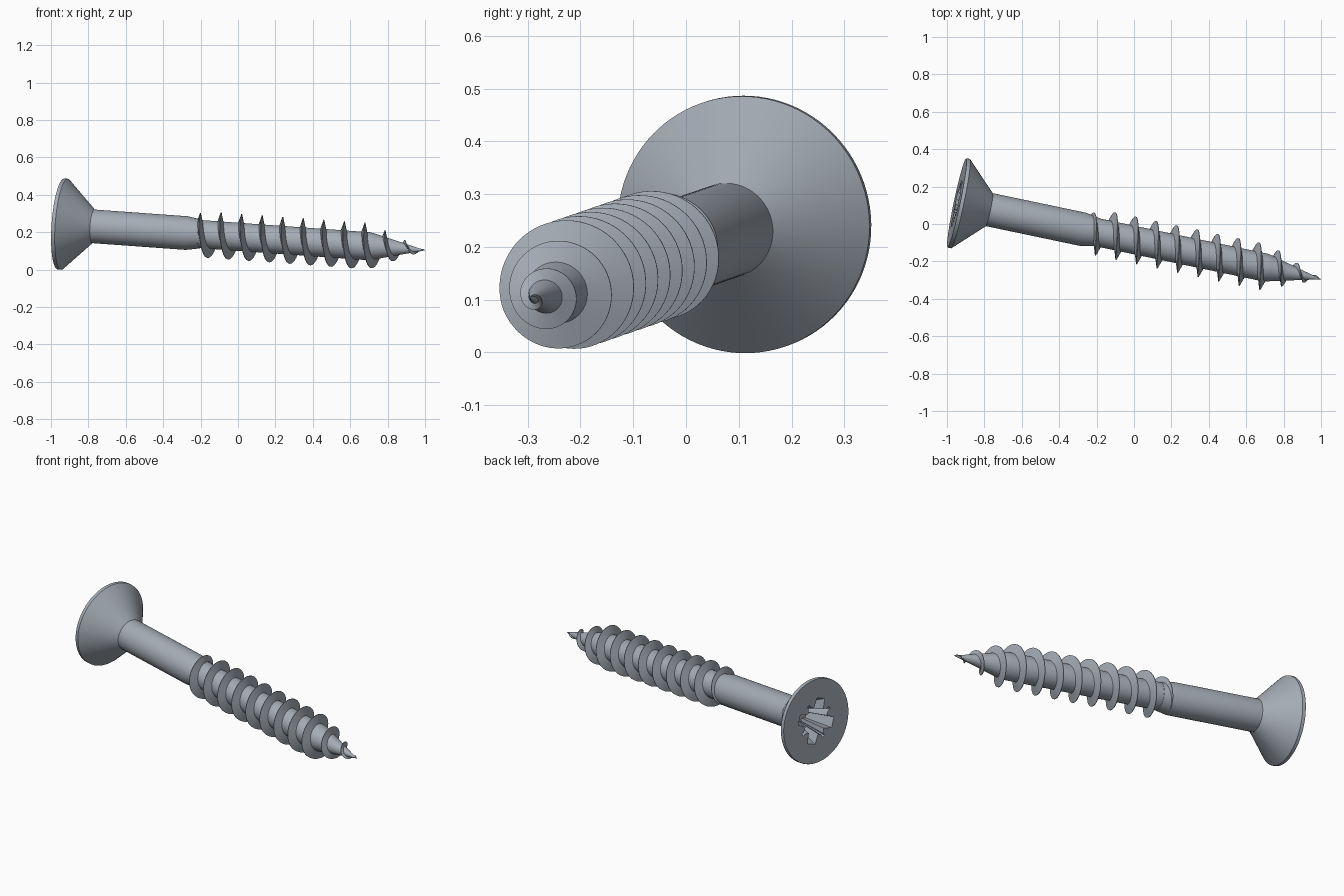
import bpy, bmesh, math
from mathutils import Vector, Matrix

if "Cube" in bpy.data.objects:
    bpy.data.objects.remove(bpy.data.objects["Cube"], do_unlink=True)

# The screw is built along local +Z from the head face, then laid on its axis
HEAD = Vector((-0.947, 0.113, 0.2435))
TIP = Vector((0.999, -0.295, 0.103))
AXIS = TIP - HEAD
LENGTH = AXIS.length
PLACE = Matrix.Translation(HEAD) @ AXIS.to_track_quat('Z', 'Y').to_matrix().to_4x4()
CORE = 0.075
PITCH = 0.1125

steel = bpy.data.materials.new("steel_grey")
steel.use_nodes = True
colour = (0.37, 0.41, 0.46, 1)
steel.diffuse_color = colour
steel.node_tree.nodes["Principled BSDF"].inputs["Base Color"].default_value = colour


def loft(name, rings, closed_ends=True):
    """Skin a list of equal closed rings of points and cap both ends."""
    bm = bmesh.new()
    loops = [[bm.verts.new(p) for p in ring] for ring in rings]
    n = len(loops[0])
    for a, b in zip(loops, loops[1:]):
        for i in range(n):
            j = (i + 1) % n
            bm.faces.new((a[i], a[j], b[j], b[i]))
    if closed_ends:
        bm.faces.new(loops[0][::-1])
        bm.faces.new(loops[-1])
    bmesh.ops.recalc_face_normals(bm, faces=bm.faces)
    mesh = bpy.data.meshes.new(name)
    bm.to_mesh(mesh)
    bm.free()
    mesh.materials.append(steel)
    obj = bpy.data.objects.new(name, mesh)
    bpy.context.collection.objects.link(obj)
    obj.matrix_world = PLACE
    return obj


def lathe(name, profile, sides=96):
    """Revolve (radius, distance) pairs around the axis."""
    turn = [math.tau * i / sides for i in range(sides)]
    return loft(name, [[(r * math.cos(a), r * math.sin(a), t) for a in turn]
                       for r, t in profile])


def smooth(obj, angle):
    bpy.ops.object.select_all(action='DESELECT')
    obj.select_set(True)
    bpy.context.view_layer.objects.active = obj
    bpy.ops.object.shade_smooth_by_angle(angle=math.radians(angle))


# Countersunk head
head = lathe("head", [(0.242, 0), (0.244, 0.003), (0.244, 0.02), (0.09, 0.178)])

# Cross drive recess: four wide arms with thin ticks between them
quarter = [(0.13, -0.03), (0.13, 0.03), (0.07, 0.036), (0.076, 0.064),
           (0.088, 0.076), (0.076, 0.088), (0.064, 0.076), (0.036, 0.07)]
outline = []
for k in range(4):
    spin = Matrix.Rotation(math.radians(20 + 90 * k), 3, 'Z')
    outline += [spin @ Vector((x, y, 0)) for x, y in quarter]
cutter = loft("recess_cutter", [[p * s + Vector((0, 0, t)) for p in outline]
                                for s, t in ((1.03, -0.01), (0.52, 0.15))])
cutter.hide_render = True
cut = head.modifiers.new("recess", 'BOOLEAN')
cut.object = cutter
cut.operation = 'DIFFERENCE'
cut.solver = 'EXACT'
bpy.context.view_layer.update()
bpy.context.view_layer.objects.active = head
bpy.ops.object.modifier_apply(modifier=cut.name)
bpy.data.objects.remove(cutter, do_unlink=True)
smooth(head, 25)

# Plain shank, stepping down to the threaded core and the point
shank = lathe("shank", [(0.09, 0.17), (0.09, 0.69), (0.077, 0.765)])
smooth(shank, 30)
core = lathe("threaded_core", [(CORE, 0.74), (CORE, 1.69), (0.07, 1.715),
                               (0.031, 1.87), (0.001, LENGTH)])
smooth(core, 30)


# Helical thread, rising out of the shank and fading into the point
def core_radius(t):
    return min(CORE, max(0.0, (LENGTH - t) * 0.255))


rings = []
STEPS = 64
START = 0.7565
for i in range(-STEPS // 2, 11 * STEPS):
    phi = math.tau * i / STEPS
    t = START + PITCH * i / STEPS
    if t > LENGTH - 0.004:
        break
    rise = min(1, (phi + math.pi) / (1.4 * math.pi))
    crest = min(0.085 + 0.039 * rise, 0.003 + (LENGTH - t) * 0.4)
    root = core_radius(t) * 0.93
    half = 0.3 * (crest - root) + 0.001
    section = [(root, -half), (crest, -0.0015), (crest, 0.0015), (root, half)]
    rings.append([(-r * math.sin(phi), r * math.cos(phi), min(t + dt, LENGTH))
                  for r, dt in section])
thread = loft("thread", rings)
smooth(thread, 35)
